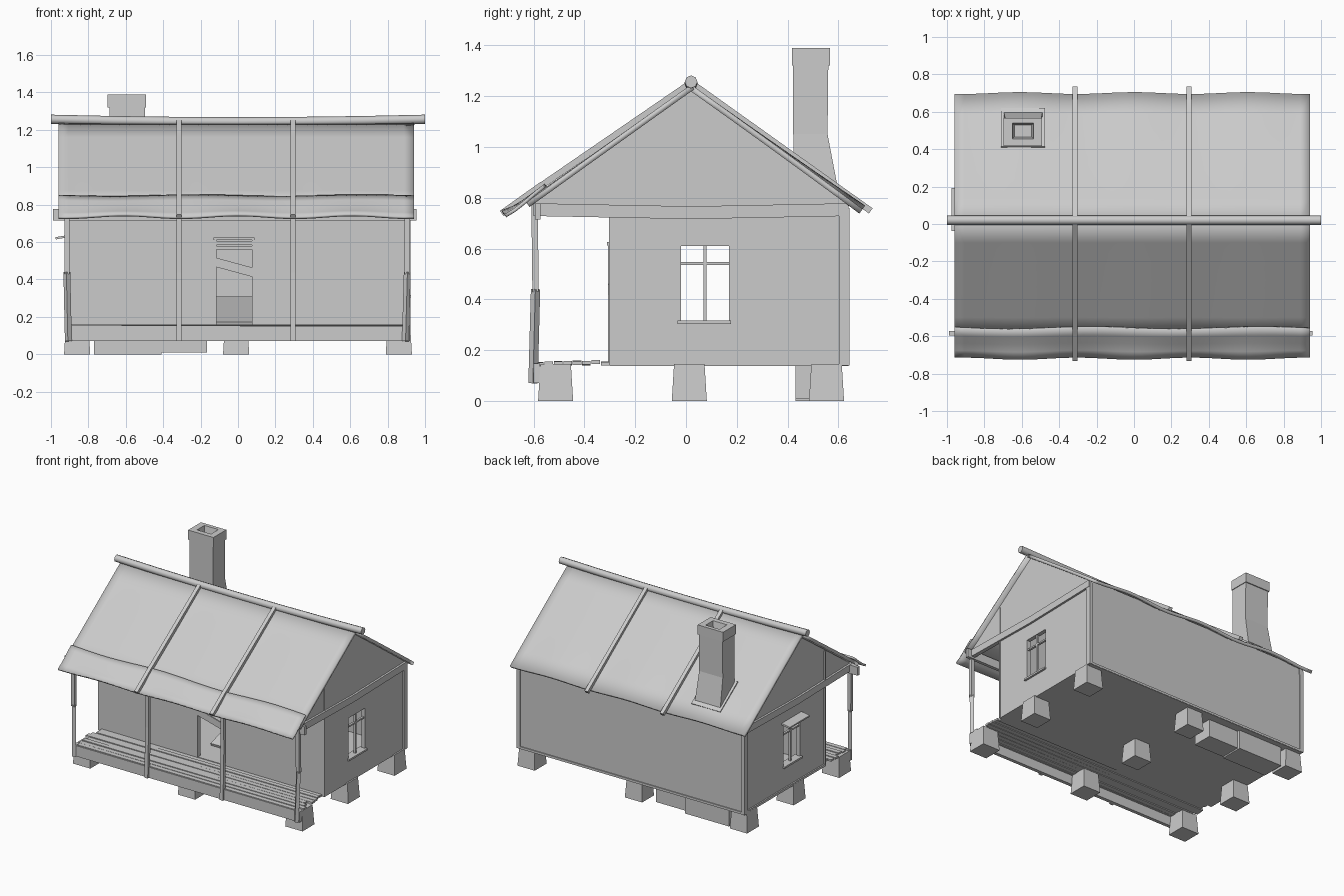
import bpy, bmesh, math, random
from mathutils import Vector

if "Cube" in bpy.data.objects:
    bpy.data.objects.remove(bpy.data.objects["Cube"])
random.seed(4)

def make(name, verts, faces):
    me = bpy.data.meshes.new(name)
    me.from_pydata(verts, [], faces)
    bm = bmesh.new()
    bm.from_mesh(me)
    bmesh.ops.recalc_face_normals(bm, faces=bm.faces)
    bm.to_mesh(me)
    bm.free()
    ob = bpy.data.objects.new(name, me)
    bpy.context.scene.collection.objects.link(ob)
    return ob

def loft(name, rects):
    # stack of rectangles (x0, x1, y0, y1, z)
    v, f = [], []
    for x0, x1, y0, y1, z in rects:
        v += [(x0, y0, z), (x1, y0, z), (x1, y1, z), (x0, y1, z)]
    for i in range(len(rects) - 1):
        for j in range(4):
            k = (j + 1) % 4
            f.append((4*i + j, 4*i + k, 4*i + 4 + k, 4*i + 4 + j))
    n = len(v)
    return make(name, v, f + [(3, 2, 1, 0), (n-4, n-3, n-2, n-1)])

def box(name, x0, x1, y0, y1, z0, z1):
    return loft(name, [(x0, x1, y0, y1, z0), (x0, x1, y0, y1, z1)])

def beam(name, a, b, w, h):
    a, b = Vector(a), Vector(b)
    d = b - a
    l = d.length / 2
    ob = box(name, -l, l, -w/2, w/2, -h/2, h/2)
    ob.rotation_mode = 'QUATERNION'
    ob.rotation_quaternion = d.to_track_quat('X', 'Z')
    ob.location = (a + b) / 2
    return ob

def prism(name, prof, x0, x1):
    n = len(prof)
    v = [(x0, y, z) for y, z in prof] + [(x1, y, z) for y, z in prof]
    f = [tuple(range(n)), tuple(range(2*n - 1, n - 1, -1))]
    f += [(i, (i+1) % n, n + (i+1) % n, n + i) for i in range(n)]
    return make(name, v, f)

def cut(ob, cutter):
    m = ob.modifiers.new("opening", 'BOOLEAN')
    m.operation = 'DIFFERENCE'
    m.object = cutter
    m.solver = 'EXACT'
    cutter.hide_render = True
    cutter.display_type = 'WIRE'

def sheet(name, prof, wave, thick, edge_wave=0.0):
    # roof sheet: profile points (y, z) swept along x with a wavy eave
    nx, v, f = 36, [], []
    n = len(prof)
    for i in range(nx + 1):
        x = -0.96 + 1.9 * i / nx
        for j, (y, z) in enumerate(prof):
            t = j / (n - 1)
            s = math.cos(2 * math.pi * x / 0.61) * wave * t * t
            e = math.sin(x * 7) * edge_wave * (1 - t)
            sy = math.copysign(1, y)
            v.append((x, y + sy * (s * 0.7 + e), z + s - e * 0.7))
    for i in range(nx):
        for j in range(n - 1):
            a = i * n + j
            f.append((a, a + 1, a + n + 1, a + n))
    ob = make(name, v, f)
    if ob.data.polygons[0].normal.z < 0:
        ob.data.flip_normals()
    m = ob.modifiers.new("thickness", 'SOLIDIFY')
    m.thickness = thick
    m.offset = -1
    for p in ob.data.polygons:
        p.use_smooth = True
    bpy.context.view_layer.objects.active = ob
    ob.select_set(True)
    bpy.ops.object.shade_smooth_by_angle()
    ob.select_set(False)

def roof_z(y):
    return 1.245 - 0.71 * abs(y - 0.02)

# foundation piers
for x in (-0.86, -0.01, 0.86):
    for y in (-0.513, 0.013, 0.553):
        loft("pier", [(x-.07, x+.07, y-.069, y+.069, 0), (x-.069, x+.069, y-.068, y+.068, .015),
                      (x-.061, x+.061, y-.06, y+.06, .145)])
# chimney footing
box("chimney_footing", -.77, -.41, .43, .6, 0, .145)
loft("footing_rubble", [(-.41, -.165, .43, .58, .01), (-.41, -.165, .43, .58, .145)])

# floor and porch deck
box("house_floor", -.92, .91, -.3, .64, .138, .155)
box("porch_rim", -.92, .92, -.6, -.575, .07, .148)
for i in range(8):
    y = -.595 + i * .037
    z = .148 + random.uniform(-.003, .005)
    beam("porch_plank", (-.915 - random.uniform(-.03, .015), y + .018, z),
         (.9 + random.uniform(-.04, .025), y + .018, z + random.uniform(-.004, .004)), .034, .014)

# side walls with gables reaching over the porch
gable = [(-.3, .14), (.635, .14), (.635, roof_z(.635) - .025), (.02, 1.22),
         (-.6, roof_z(-.6) - .025), (-.6, .765), (-.3, .765)]
for s in (-1, 1):
    xo = .91 * s
    xi = xo - .03 * s
    wall = prism("side_wall", gable, min(xi, xo), max(xi, xo))
    cut(wall, box("window_cutter", xo - .1, xo + .1, -.02, .17, .315, .61))
    # window bars and sill
    xc = xo - .015 * s
    box("window_upright", xc-.008, xc+.008, .068, .08, .315, .61)
    box("window_crossbar", xc-.008, xc+.008, -.02, .17, .535, .546)
    box("window_sill", xc-.03, xc+.03, -.033, .178, .303, .316)
    # tie beam and corner boards
    for y0, z0, y1, z1 in ((-.6, .753, .02, .741), (.02, .741, .64, .753)):
        beam("tie_beam", (xo, y0, z0), (xo, y1, z1), .03, .05)
    box("corner_board", xo-.015, xo+.012, .603, .643, .14, .76)
    box("wall_joint", xo-.012, xo+.003, -.303, -.293, .14, .98)
beam("window_hood", (-.905, .078, .632), (-.975, .078, .62), .23, .012)

# back and front walls
box("back_wall", -.905, .905, .61, .635, .14, .785)
box("back_sill", -.915, .915, .61, .642, .14, .156)
front = box("front_wall", -.905, .905, -.3, -.275, .14, .99)
cut(front, box("door_cutter", -.12, .08, -.4, -.2, .158, .62))
# door frame, boards and fallen door
for x in (-.125, .075):
    box("door_jamb", x, x + .01, -.306, -.27, .156, .62)
box("door_lintel", -.132, .088, -.31, -.27, .612, .625)
box("door_board_high", -.125, .085, -.306, -.296, .585, .605)
box("door_board_low", -.125, .085, -.306, -.296, .56, .578)
beam("door_board_slanted", (-.13, -.302, .495), (.09, -.302, .435), .01, .048)
beam("fallen_door", (-.02, -.1, .165), (-.02, .35, .3), .26, .018)

# porch posts and plate
for x, lean in ((-.915, .008), (-.315, 0), (.295, 0), (.905, -.01)):
    beam("porch_post", (x + lean, -.602, .07), (x, -.592, .44), .027, .025)
    beam("porch_post", (x, -.592, .43), (x, -.596, .775), .027, .025)
box("porch_plate", -.99, .955, -.595, -.572, .715, .777)

# roof sheets
sheet("back_roof", [(.02 + t * .68 / 6, roof_z(.02 + t * .68 / 6)) for t in range(7)], .007, .022)
sheet("front_roof", [(y, roof_z(y)) for y in (.019, -.1, -.2, -.3, -.4, -.5, -.63)], .002, .022)
sheet("eave_flap", [(-.562, .851), (-.6, .822), (-.64, .79), (-.68, .762), (-.72, .743)], .008, .014, .006)

# roof battens
for x in (-.315, .295):
    for a, b in (((x, .02, 1.252), (x, -.57, .847)), ((x, -.565, .852), (x, -.725, .738)),
                 ((x, .02, 1.252), (x, .727, .748))):
        beam("roof_batten", a, b, .027, .025)

# ridge pole
cu = bpy.data.curves.new("ridge_pole", 'CURVE')
cu.dimensions = '3D'
cu.bevel_depth = .025
cu.bevel_resolution = 2
cu.use_fill_caps = True
sp = cu.splines.new('POLY')
sp.points.add(6)
for i, p in enumerate(sp.points):
    x = -1 + i / 3
    p.co = (x, .02, 1.243 + .013 * x * x, 1)
bpy.context.scene.collection.objects.link(bpy.data.objects.new("ridge_pole", cu))

# chimney with flared foot, cap and hollow flue
loft("chimney_stack", [(-.695, -.49, .425, .6, .8), (-.695, -.49, .425, .595, .85),
                       (-.688, -.497, .422, .557, 1.05), (-.688, -.497, .422, .56, 1.325)])
loft("chimney_cap", [(-.697, -.492, .418, .567, 1.32), (-.697, -.492, .418, .567, 1.39),
                     (-.65, -.537, .455, .54, 1.39), (-.64, -.547, .465, .53, 1.34)])
beam("chimney_flashing", (-.593, .41, roof_z(.41) + .002), (-.593, .615, roof_z(.615) + .002), .235, .016)
